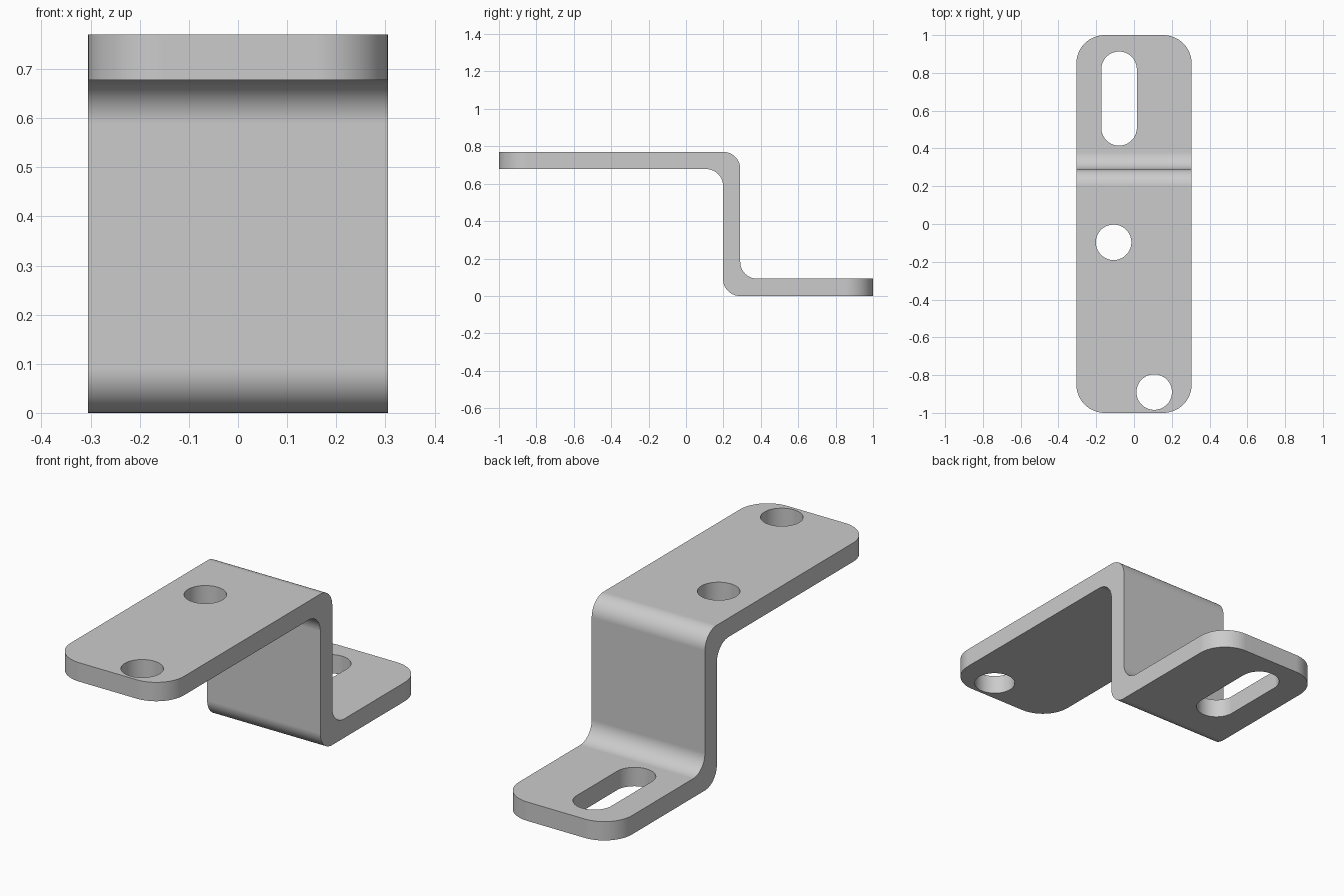
import bpy, bmesh
from math import sin, cos, pi
from mathutils import Vector

cube = bpy.data.objects.get("Cube")
if cube:
    bpy.data.objects.remove(cube, do_unlink=True)

HALF_W, TOP, T = 0.305, 0.77, 0.092      # half width, height, sheet thickness
WALL_F, WALL_B = 0.198, 0.29             # front and back of the upright wall
BEND, CORNER, HOLE = 0.09, 0.15, 0.094   # radii

steel = bpy.data.materials.new("grey_steel")
steel.use_nodes = True
steel.diffuse_color = (0.6, 0.6, 0.6, 1)
steel.node_tree.nodes["Principled BSDF"].inputs["Base Color"].default_value = (0.6, 0.6, 0.6, 1)


def rounded(corners, steps=12):
    """Round the right-angled corners of a closed (a, b, radius) outline."""
    out = []
    for i, (a, b, r) in enumerate(corners):
        p = Vector((a, b))
        if r == 0:
            out.append(p)
            continue
        u = (Vector(corners[i - 1][:2]) - p).normalized()
        v = (Vector(corners[(i + 1) % len(corners)][:2]) - p).normalized()
        centre = p + (u + v) * r
        for k in range(steps + 1):
            t = k / steps * pi / 2
            out.append(centre - v * r * cos(t) - u * r * sin(t))
    return out


def prism(name, points, direction, bevel_ends=False):
    """Extrude a closed loop of 3D points into a solid object."""
    bm = bmesh.new()
    face = bm.faces.new([bm.verts.new(p) for p in points])
    ext = bmesh.ops.extrude_face_region(bm, geom=[face])
    bmesh.ops.translate(bm, vec=direction,
                        verts=[g for g in ext["geom"] if isinstance(g, bmesh.types.BMVert)])
    if bevel_ends:
        ends = [e for e in bm.edges if all(abs(v.co.y) > 0.999 for v in e.verts)
                and abs(e.verts[0].co.z - e.verts[1].co.z) > 0.01]
        bmesh.ops.bevel(bm, geom=ends, offset=CORNER, offset_type='OFFSET',
                        segments=16, profile=0.5, affect='EDGES')
    bmesh.ops.recalc_face_normals(bm, faces=bm.faces)
    mesh = bpy.data.meshes.new(name)
    bm.to_mesh(mesh)
    bm.free()
    mesh.materials.append(steel)
    ob = bpy.data.objects.new(name, mesh)
    bpy.context.collection.objects.link(ob)
    return ob


# Z-shaped bent plate with rounded end corners
outline = rounded([
    (-1, TOP, 0), (WALL_B, TOP, BEND), (WALL_B, T, BEND), (1, T, 0),
    (1, 0, 0), (WALL_F, 0, BEND), (WALL_F, TOP - T, BEND), (-1, TOP - T, 0)])
bracket = prism("bent_bracket", [(-HALF_W, p.x, p.y) for p in outline],
                (2 * HALF_W, 0, 0), bevel_ends=True)

# Two round holes and one slot: (name, x, y, half length of straight part)
cutters = []
for name, x, y, straight in [("middle_hole", -0.108, -0.097, 0),
                             ("front_hole", 0.107, -0.89, 0),
                             ("rear_slot", -0.079, 0.664, 0.155)]:
    loop = []
    for k in range(48):
        t = (k + 0.5) / 48 * 2 * pi
        side = 1 if sin(t) > 0 else -1
        loop.append((x + HOLE * cos(t), y + side * straight + HOLE * sin(t), -0.2))
    cutter = prism(name + "_cutter", loop, (0, 0, 1.2))
    cutter.hide_render = True
    cutters.append(cutter)
    cut = bracket.modifiers.new(name, 'BOOLEAN')
    cut.object, cut.operation, cut.solver = cutter, 'DIFFERENCE', 'EXACT'

# Apply the cuts and discard the cutters
bpy.context.view_layer.update()
cut_mesh = bpy.data.meshes.new_from_object(
    bracket.evaluated_get(bpy.context.evaluated_depsgraph_get()))
bracket.modifiers.clear()
bracket.data = cut_mesh
for cutter in cutters:
    bpy.data.objects.remove(cutter, do_unlink=True)

# Smooth bends with crisp edges and flat plates
bpy.ops.object.select_all(action='DESELECT')
bracket.select_set(True)
bpy.context.view_layer.objects.active = bracket
bpy.ops.object.shade_smooth_by_angle(angle=pi / 6)
normals = bracket.modifiers.new("even_shading", 'WEIGHTED_NORMAL')
normals.keep_sharp = True
